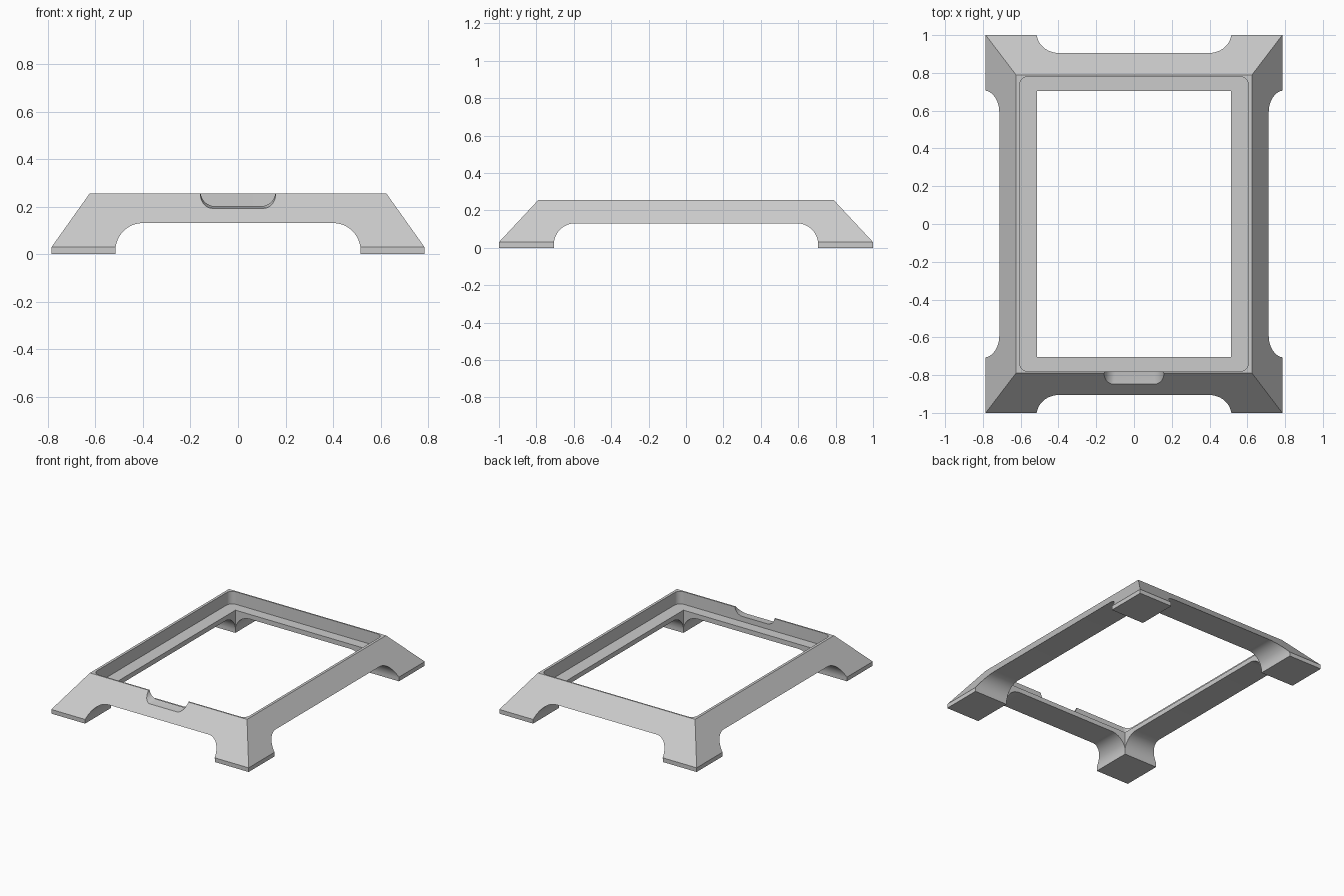
import bpy, bmesh
from math import sin, cos, pi, radians

if "Cube" in bpy.data.objects:
    bpy.data.objects.remove(bpy.data.objects["Cube"])

grey = bpy.data.materials.new("plain grey")
grey.use_nodes = True
grey.diffuse_color = (0.6, 0.6, 0.6, 1)
grey.node_tree.nodes["Principled BSDF"].inputs["Base Color"].default_value = (0.6, 0.6, 0.6, 1)


def loft(name, rings):
    """Closed solid through rings that share a vertex count."""
    bm = bmesh.new()
    loops = [[bm.verts.new(p) for p in ring] for ring in rings]
    n = len(loops[0])
    for a, b in zip(loops, loops[1:]):
        for i in range(n):
            j = (i + 1) % n
            bm.faces.new((a[i], a[j], b[j], b[i]))
    bm.faces.new(loops[0][::-1])
    bm.faces.new(loops[-1])
    bmesh.ops.recalc_face_normals(bm, faces=bm.faces)
    mesh = bpy.data.meshes.new(name)
    bm.to_mesh(mesh)
    bm.free()
    mesh.materials.append(grey)
    obj = bpy.data.objects.new(name, mesh)
    bpy.context.collection.objects.link(obj)
    return obj


def rect(x, y, z):
    return [(-x, -y, z), (x, -y, z), (x, y, z), (-x, y, z)]


def arc(cx, cy, r, start, steps=12):
    return [(cx + r * cos(start + pi / 2 * i / steps),
             cy + r * sin(start + pi / 2 * i / steps)) for i in range(steps + 1)]


def rounded_rect(x, y, r, z):
    corners = [(1, 1), (-1, 1), (-1, -1), (1, -1)]
    return [(px, py, z) for k, (sx, sy) in enumerate(corners)
            for px, py in arc(sx * (x - r), sy * (y - r), r, k * pi / 2, 8)]


def arch_profile(half, top, r):
    return ([(half, -0.1)] + arc(half - r, top - r, r, 0)
            + arc(r - half, top - r, r, pi / 2) + [(-half, -0.1)])


def notch_ring(half, bottom, y):
    r = 0.06
    pts = ([(-half, 0.3)] + arc(r - half, bottom + r, r, pi)
           + arc(half - r, bottom + r, r, 1.5 * pi) + [(half, 0.3)])
    return [(x, y, z) for x, z in pts]


# Body: thin upright base band, then sloping sides
frame = loft("frame", [rect(0.785, 1, 0), rect(0.785, 1, 0.03), rect(0.625, 0.79, 0.255)])

# Openings: through window, rounded tray recess, arches between feet, finger notch
front_arch = arch_profile(0.516, 0.131, 0.116)
side_arch = arch_profile(0.707, 0.131, 0.116)
cutters = [
    loft("window_cutter", [rect(0.514, 0.705, -0.2), rect(0.514, 0.705, 0.4)]),
    loft("recess_cutter", [rounded_rect(0.606, 0.78, 0.045, z) for z in (0.165, 0.4)]),
    loft("front_arch_cutter", [[(u, y, v) for u, v in front_arch] for y in (-1.2, 1.2)]),
    loft("side_arch_cutter", [[(x, u, v) for u, v in side_arch] for x in (-1.2, 1.2)]),
    loft("notch_cutter", [notch_ring(0.165, 0.193, -0.9), notch_ring(0.165, 0.193, -0.846),
                          notch_ring(0.155, 0.205, -0.76)]),
]
for cutter in cutters:
    cutter.hide_render = True
    mod = frame.modifiers.new(cutter.name, "BOOLEAN")
    mod.operation = "DIFFERENCE"
    mod.solver = "EXACT"
    mod.object = cutter

# Bake the cuts and drop the cutters
bpy.context.view_layer.update()
result = bpy.data.meshes.new_from_object(
    frame.evaluated_get(bpy.context.evaluated_depsgraph_get()))
frame.modifiers.clear()
frame.data = result
for cutter in cutters:
    bpy.data.objects.remove(cutter)

bpy.ops.object.select_all(action="DESELECT")
frame.select_set(True)
bpy.context.view_layer.objects.active = frame
bpy.ops.object.shade_smooth_by_angle(angle=radians(25))
